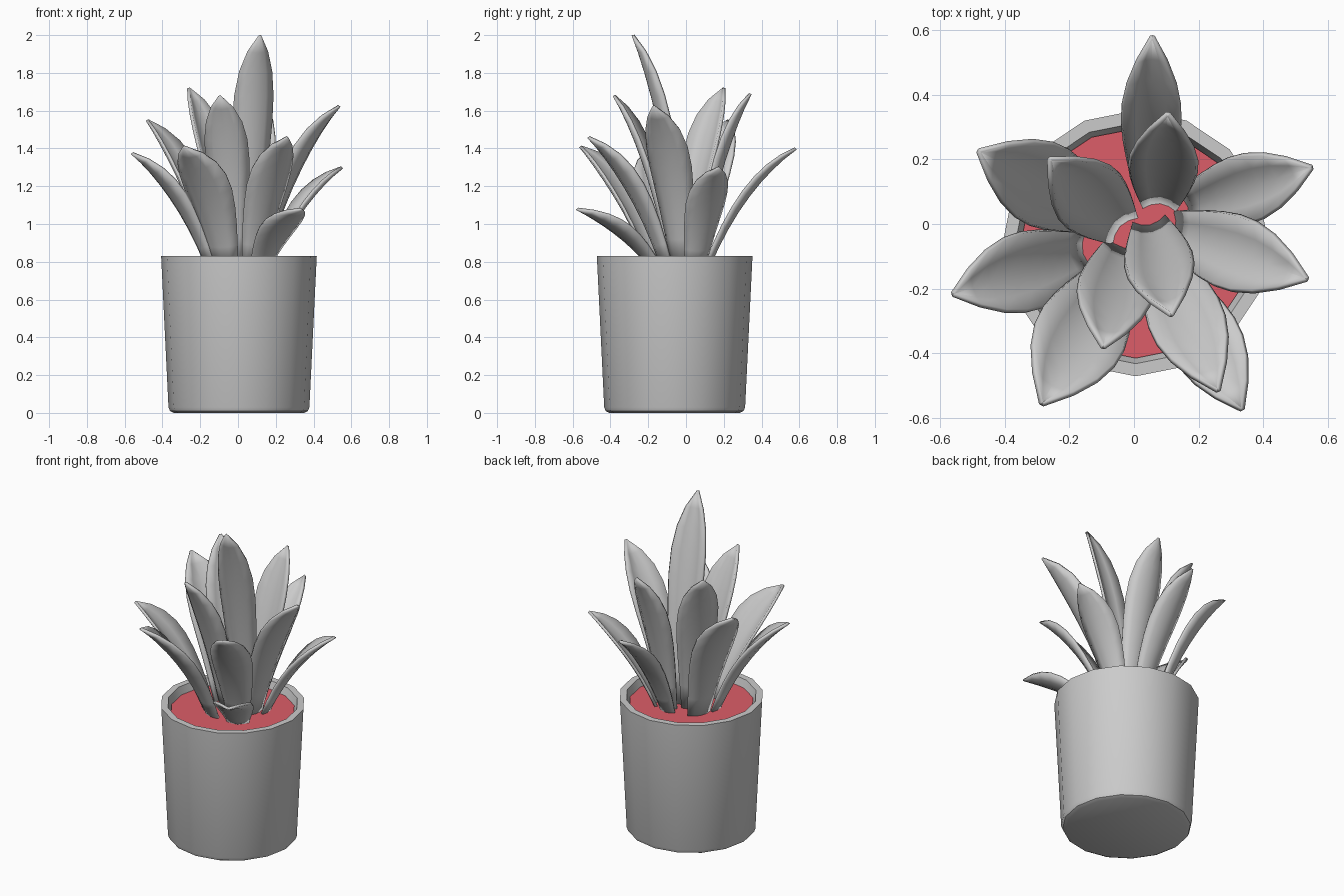
import bpy, bmesh, math
from mathutils import Vector

cube = bpy.data.objects.get("Cube")
if cube:
    bpy.data.objects.remove(cube)


def material(name, rgb):
    m = bpy.data.materials.new(name)
    m.use_nodes = True
    m.diffuse_color = (*rgb, 1)
    m.node_tree.nodes["Principled BSDF"].inputs["Base Color"].default_value = (*rgb, 1)
    return m


GREY = material("light grey", (0.6, 0.6, 0.6))
RED = material("soil red", (0.72, 0.11, 0.14))
CENTRE = Vector((0.005, -0.06, 0))


def finish(bm, name, mat, angle):
    bmesh.ops.recalc_face_normals(bm, faces=bm.faces)
    mesh = bpy.data.meshes.new(name)
    bm.to_mesh(mesh)
    bm.free()
    mesh.materials.append(mat)
    obj = bpy.data.objects.new(name, mesh)
    bpy.context.collection.objects.link(obj)
    bpy.ops.object.select_all(action="DESELECT")
    obj.select_set(True)
    bpy.context.view_layer.objects.active = obj
    bpy.ops.object.shade_smooth_by_angle(angle=math.radians(angle))
    return obj


def lathe(name, profile, mat, sides=16):
    bm = bmesh.new()
    rings = []
    for r, z in profile:
        rings.append([bm.verts.new(CENTRE + Vector((r * math.cos(a), r * math.sin(a), z)))
                      for a in (math.tau * i / sides for i in range(sides))])
    for low, high in zip(rings, rings[1:]):
        for i in range(sides):
            j = (i + 1) % sides
            bm.faces.new((low[i], low[j], high[j], high[i]))
    bm.faces.new(rings[0])
    bm.faces.new(rings[-1])
    return finish(bm, name, mat, 35)


# Tapered pot with a bevelled foot and a recessed soil disc
lathe("pot", [(0.345, 0), (0.365, 0.01), (0.373, 0.03), (0.412, 0.83),
              (0.373, 0.83), (0.352, 0.76)], GREY)
lathe("soil", [(0.354, 0.77), (0.356, 0.785)], RED)

# Fraction of full width along the leaf, from root to point
WIDTHS = [0.52, 0.66, 0.8, 0.92, 1.0, 0.98, 0.82, 0.5, 0.03]
ACROSS = [-1, -0.55, 0, 0.55, 1]


def leaf(name, root, tip, half_width):
    """Arching, cupped, pointed blade swept along a quadratic curve."""
    p0 = Vector((*root, 0.77))
    p2 = Vector(tip)
    span = p2 - p0
    p1 = p0 + Vector((span.x * 0.4, span.y * 0.4, span.z * 0.74))
    side = Vector((-span.y, span.x, 0)).normalized()
    bm = bmesh.new()
    rows = []
    last = len(WIDTHS) - 1
    for i, w in enumerate(WIDTHS):
        t = i / last
        mid = p0 * (1 - t) ** 2 + p1 * 2 * t * (1 - t) + p2 * t * t
        tangent = ((p1 - p0) * (1 - t) + (p2 - p1) * t).normalized()
        inner = side.cross(tangent)
        if inner.z < 0:
            inner.negate()
        reach = half_width * w
        rows.append([bm.verts.new(mid + side * reach * u + inner * reach * 0.38 * (u * u - 0.4))
                     for u in ACROSS])
    for low, high in zip(rows, rows[1:]):
        for k in range(len(ACROSS) - 1):
            bm.faces.new((low[k], low[k + 1], high[k + 1], high[k]))
    obj = finish(bm, name, GREY, 60)
    thick = obj.modifiers.new("thickness", "SOLIDIFY")
    thick.thickness = 0.016
    thick.offset = 0


# Root on the soil, tip position, half width
LEAVES = {
    "back_leaf": ((0.05, 0.11), (0.057, 0.58, 1.4), 0.09),
    "upper_back_leaf": ((0.08, 0.06), (0.105, 0.34, 1.69), 0.105),
    "tallest_leaf": ((0.05, 0.0), (0.115, -0.28, 2.0), 0.105),
    "upper_back_right_leaf": ((-0.04, -0.01), (-0.26, 0.2, 1.72), 0.115),
    "back_right_leaf": ((-0.12, 0.04), (-0.48, 0.225, 1.55), 0.13),
    "right_leaf": ((-0.15, -0.09), (-0.56, -0.217, 1.375), 0.12),
    "front_right_leaf": ((-0.07, -0.17), (-0.285, -0.557, 1.41), 0.14),
    "upper_front_leaf": ((-0.03, -0.07), (-0.095, -0.38, 1.68), 0.115),
    "lowest_front_left_leaf": ((0.12, -0.17), (0.335, -0.575, 1.08), 0.11),
    "front_left_leaf": ((0.08, -0.11), (0.26, -0.515, 1.46), 0.115),
    "upper_left_leaf": ((0.12, -0.02), (0.535, -0.17, 1.625), 0.115),
    "left_leaf": ((0.16, 0.05), (0.55, 0.175, 1.3), 0.105),
}
for leaf_name, (root, tip, half_width) in LEAVES.items():
    leaf(leaf_name, root, tip, half_width)
